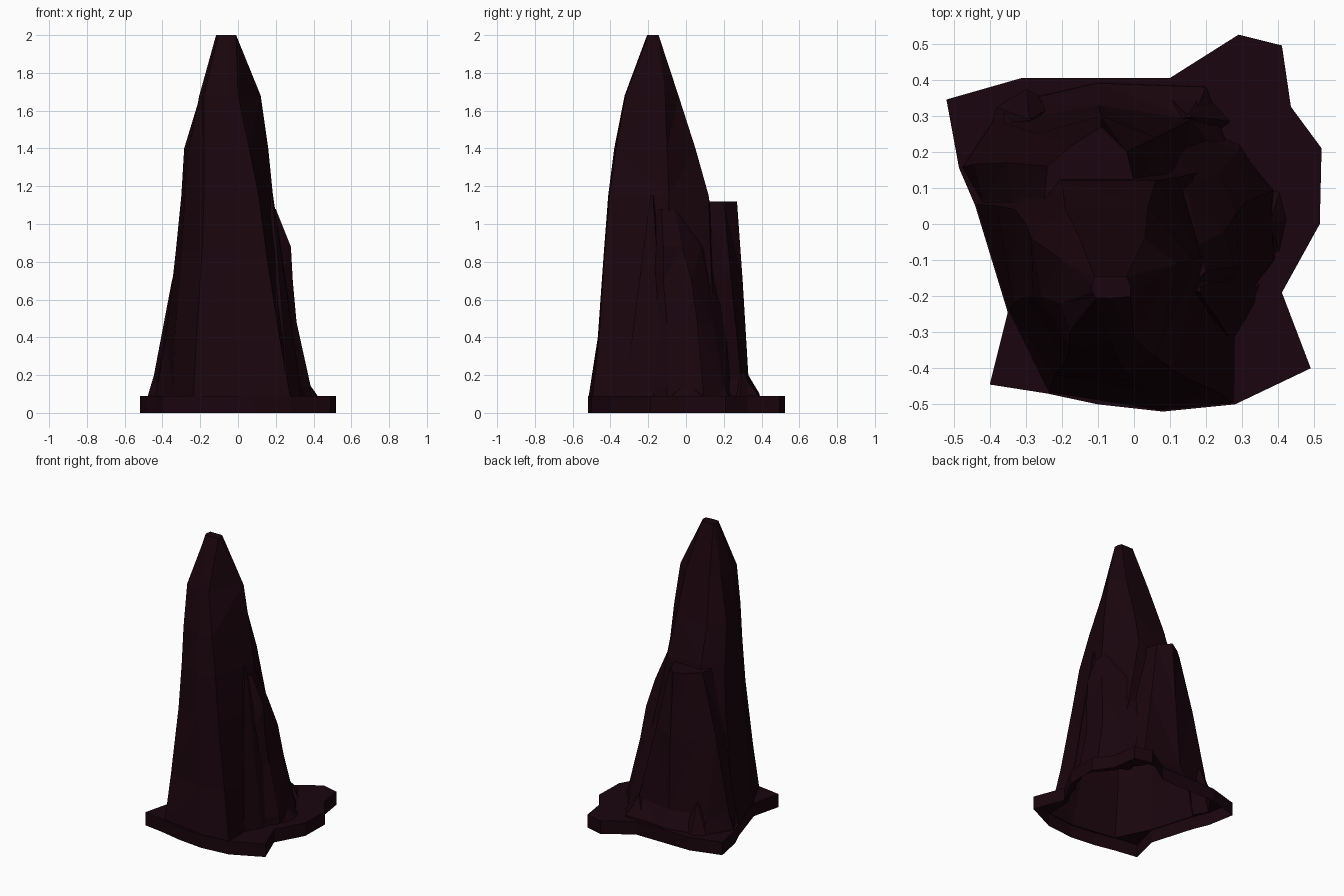
import bpy, bmesh

rock = bpy.data.materials.new("dark_rock")
rock.diffuse_color = (0.010, 0.0015, 0.004, 1)


def loft(name, levels, rings):
    """Closed, faceted solid through counter-clockwise rings of (x, y)."""
    bm = bmesh.new()
    loops = [[bm.verts.new((x, y, z)) for x, y in ring]
             for z, ring in zip(levels, rings)]
    for a, b in zip(loops, loops[1:]):
        n = len(a)
        for i in range(n):
            j = (i + 1) % n
            bm.faces.new((a[i], a[j], b[j], b[i]))
    bm.faces.new(loops[0][::-1])
    bm.faces.new(loops[-1])
    bmesh.ops.triangulate(bm, faces=bm.faces[:])
    bmesh.ops.recalc_face_normals(bm, faces=bm.faces[:])
    mesh = bpy.data.meshes.new(name)
    bm.to_mesh(mesh)
    bm.free()
    ob = bpy.data.objects.new(name, mesh)
    bpy.context.collection.objects.link(ob)
    return ob


def shard(name, base, tip, z):
    """Pointed buttress: a base outline shrinking to a tiny tip."""
    top = [(tip[0] + (x - tip[0]) * .06, tip[1] + (y - tip[1]) * .06) for x, y in base]
    return loft(name, [-.05, .05, z], [base, base, top])


# Irregular foot slab
outline = [(-.52, .345), (-.485, .155), (-.44, .05), (-.35, -.245), (-.40, -.445),
           (-.24, -.47), (-.10, -.50), (.08, -.52), (.28, -.50), (.49, -.40),
           (.41, -.19), (.515, 0), (.52, .21), (.435, .325), (.41, .495),
           (.29, .525), (.10, .405), (-.31, .405)]
slab = loft("rock_spire", [-.05, .09], [outline, outline])

# Tall spire, described by its vertical ridges
levels = [.09, .4, .85, 1.15, 1.4, 1.68, 2]
ridges = [
    [(-.235, -.466), (-.22, -.42), (-.19, -.38), (-.18, -.36), (-.18, -.34), (-.18, -.30), (-.105, -.205)],
    [(.075, -.515), (.04, -.467), (0, -.435), (-.02, -.412), (-.04, -.38), (-.06, -.325), (-.06, -.206)],
    [(.276, -.495), (.22, -.46), (.15, -.43), (.11, -.405), (.06, -.37), (0, -.32), (-.01, -.20)],
    [(.28, -.15), (.25, -.14), (.22, -.10), (.185, -.09), (.16, -.10), (.12, -.11), (-.01, -.17)],
    [(.30, .18), (.22, .15), (.12, .13), (.06, .12), (.04, .05), (.03, -.04), (-.02, -.145)],
    [(-.30, .25), (-.28, .20), (-.24, .16), (-.20, .12), (-.19, .04), (-.15, -.04), (-.11, -.145)],
    [(-.436, .055), (-.38, .05), (-.33, .04), (-.30, 0), (-.285, -.04), (-.20, -.10), (-.116, -.17)],
    [(-.346, -.24), (-.335, -.22), (-.30, -.20), (-.28, -.20), (-.26, -.20), (-.205, -.22), (-.116, -.19)],
]
rings = [list(r) for r in zip(*ridges)]
parts = [loft("main_spire", [-.04] + levels, [rings[0]] + rings)]

# Rear column with the flat ledge
back = [
    [(.30, .10), (.20, .385), (-.10, .398), (-.36, .35), (-.48, .16), (-.42, .06)],
    [(.30, .10), (.20, .38), (-.10, .39), (-.36, .33), (-.475, .158), (-.42, .06)],
    [(.27, .10), (.16, .29), (-.10, .33), (-.36, .28), (-.445, .165), (-.42, .06)],
    [(.13, .10), (.06, .24), (-.09, .30), (-.27, .25), (-.35, .17), (-.34, .06)],
    [(.01, .08), (-.02, .20), (-.09, .27), (-.17, .22), (-.24, .16), (-.25, .06)],
]
parts.append(loft("rear_column", [-.03, .1, .2, .7, 1.12], back))

# Stepped shoulder on the right
side = [
    [(.10, -.20), (.28, -.25), (.40, -.10), (.40, .10), (.30, .26), (.10, .30)],
    [(.10, -.20), (.28, -.25), (.385, -.10), (.38, .09), (.29, .20), (.10, .28)],
    [(.10, -.10), (.25, -.18), (.31, -.10), (.31, .06), (.23, .14), (.10, .22)],
    [(.10, -.10), (.23, -.18), (.29, -.12), (.285, .03), (.18, .11), (.08, .16)],
    [(.10, -.10), (.21, -.17), (.28, -.12), (.25, -.02), (.15, .08), (.07, .11)],
    [(.09, -.14), (.16, -.17), (.20, -.13), (.18, -.06), (.10, -.02), (.05, .02)],
]
parts.append(loft("right_shoulder", [-.02, .14, .48, .7, .88, 1.08], side))

# Pointed buttresses and small boulders on the slab
for name, base, tip, z in [
    ("right_buttress", [(.15, -.28), (.275, -.33), (.34, -.22), (.35, -.10), (.20, -.05)], (.175, -.18), 1.15),
    ("back_boulder", [(.05, .25), (.25, .24), (.30, .28), (.20, .385), (.06, .39)], (.15, .30), .22),
    ("left_boulder", [(-.42, .24), (-.25, .24), (-.20, .34), (-.30, .39), (-.40, .33)], (-.29, .29), .28),
    ("front_boulder", [(.22, -.36), (.32, -.28), (.37, -.15), (.25, -.10)], (.28, -.22), .2),
    ("side_mound", [(.33, -.14), (.42, -.12), (.45, .02), (.42, .14), (.34, .16)], (.375, 0), .15),
]:
    parts.append(shard(name, base, tip, z))

# Fuse everything into one shell
bpy.context.view_layer.objects.active = slab
for p in parts:
    m = slab.modifiers.new("fuse", "BOOLEAN")
    m.operation = "UNION"
    m.solver = "EXACT"
    m.object = p
    bpy.ops.object.modifier_apply(modifier=m.name)
    bpy.data.objects.remove(p)

# Trim at ground level, leaving the underside open
bm = bmesh.new()
bm.from_mesh(slab.data)
bmesh.ops.bisect_plane(bm, geom=bm.verts[:] + bm.edges[:] + bm.faces[:],
                       plane_co=(0, 0, 0), plane_no=(0, 0, 1), clear_inner=True)
bm.to_mesh(slab.data)
bm.free()
slab.data.materials.clear()
slab.data.materials.append(rock)
